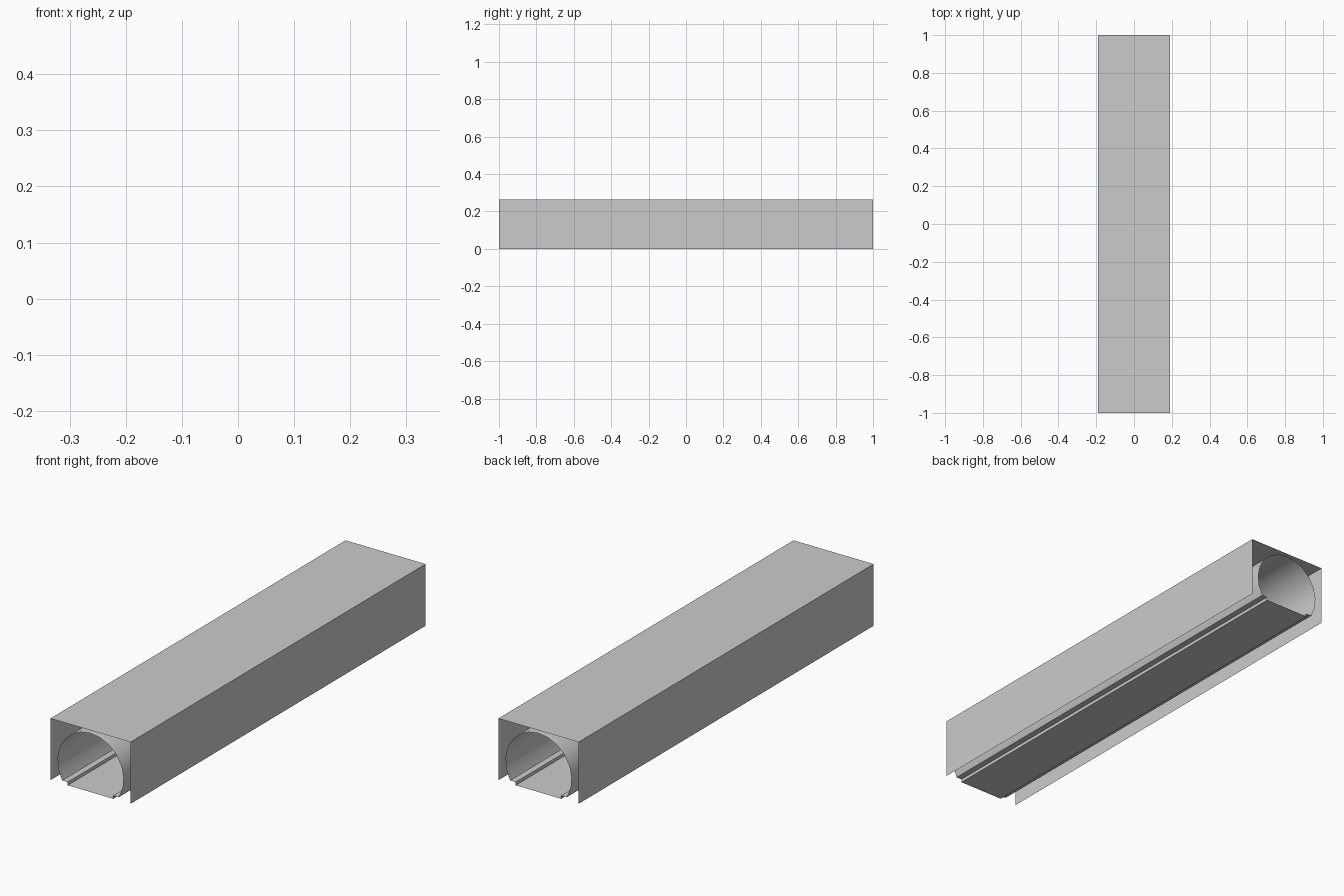
import bpy, bmesh, math

if "Cube" in bpy.data.objects:
    bpy.data.objects.remove(bpy.data.objects["Cube"])

HALF = 1.0                      # half length along y
R, CZ = 0.157, 0.095            # tunnel bore radius and centre height
LEDGE_Z, FLOOR_X = 0.014, 0.108


def extrude_profile(name, pts, closed=False, smooth=False):
    """Sweep an (x, z) outline along y as a thin open-ended surface."""
    bm = bmesh.new()
    verts = [bm.verts.new((x, -HALF, z)) for x, z in pts]
    pairs = list(zip(verts, verts[1:]))
    if closed:
        pairs.append((verts[-1], verts[0]))
    edges = [bm.edges.new(p) for p in pairs]
    out = bmesh.ops.extrude_edge_only(bm, edges=edges)["geom"]
    new = [v for v in out if isinstance(v, bmesh.types.BMVert)]
    bmesh.ops.translate(bm, verts=new, vec=(0, 2 * HALF, 0))
    bmesh.ops.recalc_face_normals(bm, faces=bm.faces)
    mesh = bpy.data.meshes.new(name)
    bm.to_mesh(mesh)
    bm.free()
    obj = bpy.data.objects.new(name, mesh)
    bpy.context.collection.objects.link(obj)
    if smooth:
        bpy.ops.object.select_all(action='DESELECT')
        obj.select_set(True)
        bpy.context.view_layer.objects.active = obj
        bpy.ops.object.shade_smooth_by_angle(angle=math.radians(30))
    return obj


# Outer casing: two walls and a roof, open below and at both ends
extrude_profile("outer_casing",
                [(0.19, 0), (0.19, 0.265), (-0.19, 0.265), (-0.19, 0)])

# Inner tunnel: round vault, side ledges, and a sunken flat floor
start = math.asin((LEDGE_Z - CZ) / R)
SEG = 14
span = math.pi - 2 * start
vault = [(R * math.cos(start + span * i / SEG),
          CZ + R * math.sin(start + span * i / SEG)) for i in range(SEG + 1)]
floor = [(-FLOOR_X, LEDGE_Z), (-FLOOR_X, 0), (FLOOR_X, 0), (FLOOR_X, LEDGE_Z)]
extrude_profile("inner_tunnel", vault + floor, closed=True, smooth=True)
